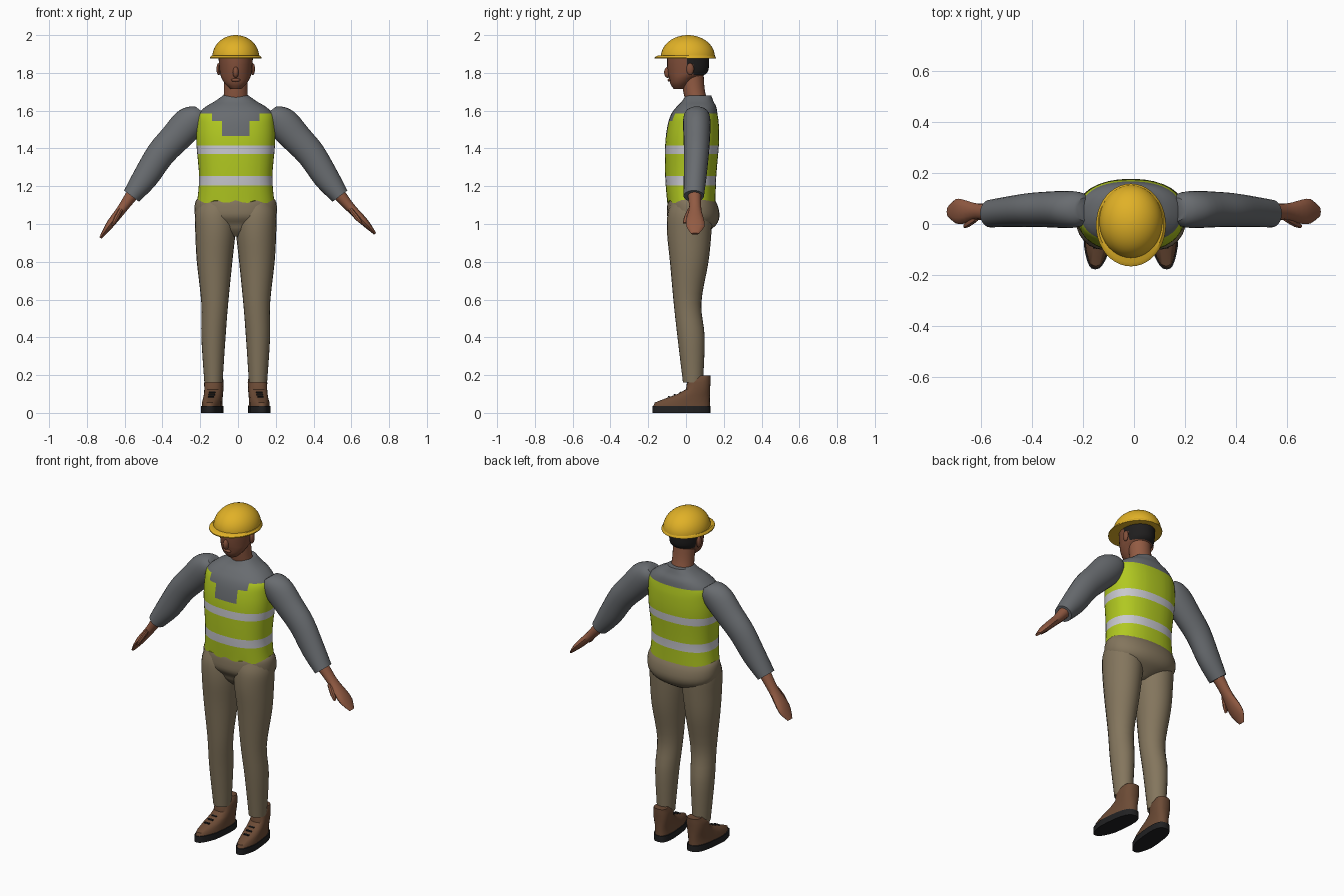
import bpy, bmesh, math
from mathutils import Vector, Matrix

if "Cube" in bpy.data.objects:
    bpy.data.objects.remove(bpy.data.objects["Cube"], do_unlink=True)

CX = -0.012  # body centre line


def material(name, r, g, b):
    m = bpy.data.materials.new(name)
    m.use_nodes = True
    m.diffuse_color = (r, g, b, 1)
    bsdf = next(n for n in m.node_tree.nodes if n.type == "BSDF_PRINCIPLED")
    bsdf.inputs["Base Color"].default_value = (r, g, b, 1)
    bsdf.inputs["Roughness"].default_value = 0.7
    return m


YELLOW = material("helmet_yellow", 0.75, 0.44, 0.02)
LIME = material("vest_lime", 0.44, 0.58, 0.015)
SILVER = material("reflective_silver", 0.58, 0.58, 0.62)
GREY = material("shirt_grey", 0.14, 0.15, 0.162)
KHAKI = material("trouser_khaki", 0.23, 0.18, 0.11)
SKIN = material("skin_brown", 0.29, 0.105, 0.056)
FACE = material("face_brown", 0.22, 0.078, 0.042)
LEATHER = material("boot_leather", 0.15, 0.07, 0.036)
RUBBER = material("sole_black", 0.015, 0.015, 0.016)
HAIR = material("hair_black", 0.014, 0.013, 0.013)


def finish(name, bm, mats, cuts=(), rule=None, angle=40):
    """Cut the mesh on planes, colour faces by a rule, and make the object."""
    for co, no in cuts:
        bmesh.ops.bisect_plane(bm, geom=bm.verts[:] + bm.edges[:] + bm.faces[:],
                               plane_co=co, plane_no=no, dist=1e-5)
    bmesh.ops.recalc_face_normals(bm, faces=bm.faces[:])
    if rule:
        for f in bm.faces:
            f.material_index = rule(f.calc_center_median())
    me = bpy.data.meshes.new(name)
    bm.to_mesh(me)
    bm.free()
    for m in mats:
        me.materials.append(m)
    me.shade_smooth()
    me.set_sharp_from_angle(angle=math.radians(angle))
    ob = bpy.data.objects.new(name, me)
    bpy.context.scene.collection.objects.link(ob)
    return ob


def resample(rows, n):
    """Smooth curve through the section rows."""
    rows = [Vector(r) for r in rows]
    out = []
    for i in range(len(rows) - 1):
        b, c = rows[i], rows[i + 1]
        a, d = rows[max(i - 1, 0)], rows[min(i + 2, len(rows) - 1)]
        for k in range(n):
            t = k / n
            out.append(b + ((c - a) * t + (2 * a - 5 * b + 4 * c - d) * t * t
                            + (3 * b - a - 3 * c + d) * t ** 3) * 0.5)
    return out + [rows[-1]]


def loft(rows, axis=(1, 0, 0), segs=24, steps=3, power=1.0):
    """Skin oval rings; each row is x, y, z, radius along axis, radius along y."""
    bm = bmesh.new()
    u, rings = Vector(axis).normalized(), []
    for x, y, z, ru, rv in resample(rows, steps):
        ring = []
        for i in range(segs):
            a = math.tau * i / segs
            c, s = math.cos(a), math.sin(a)
            c = math.copysign(abs(c) ** power, c)
            s = math.copysign(abs(s) ** power, s)
            ring.append(bm.verts.new(Vector((x, y, z)) + u * ru * c + Vector((0, rv * s, 0))))
        rings.append(ring)
    for a, b in zip(rings, rings[1:]):
        for i in range(segs):
            j = (i + 1) % segs
            bm.faces.new((a[i], a[j], b[j], b[i]))
    bm.faces.new(rings[0])
    bm.faces.new(rings[-1])
    return bm


def upright(rows, **kw):
    """Loft from rows of z, y centre, half width, half depth on the centre line."""
    return loft([(CX, y, z, w, d) for z, y, w, d in rows], **kw)


def ball(name, co, size, mat):
    bm = bmesh.new()
    bmesh.ops.create_uvsphere(bm, u_segments=12, v_segments=8, radius=1,
                              matrix=Matrix.LocRotScale(Vector(co), None, Vector(size)))
    return finish(name, bm, [mat])


def level(z):
    return ((0, 0, z), (0, 0, 1))


# Torso: shirt yoke, vest with two bands and a stepped neckline
bands = ((1.205, 1.255), (1.37, 1.415))


def torso_colour(c):
    x = abs(c.x - CX)
    if c.z > 1.585:
        return 0
    if c.y < 0 and ((x < 0.072 and c.z > 1.465) or (x < 0.125 and c.z > 1.545)):
        return 0
    return 2 if any(lo < c.z < hi for lo, hi in bands) else 1


torso = upright([(1.118, 0.028, 0.204, 0.128), (1.25, 0.025, 0.194, 0.135),
                 (1.42, 0.032, 0.208, 0.142), (1.52, 0.038, 0.208, 0.136),
                 (1.58, 0.044, 0.2, 0.123), (1.62, 0.055, 0.16, 0.105),
                 (1.65, 0.062, 0.11, 0.083), (1.68, 0.066, 0.068, 0.068)],
                segs=48, steps=4, power=0.85)
for v in torso.verts:  # wavy front hem
    if v.co.z < 1.12 and v.co.y < 0.03:
        v.co.z += 0.008 * math.sin((v.co.x - CX) * 60 + 1.5)
cuts = [level(z) for z in (1.205, 1.255, 1.37, 1.415, 1.465, 1.545, 1.585)]
cuts += [((CX + x, 0, 0), (1, 0, 0)) for x in (-0.125, -0.072, 0.072, 0.125)]
finish("vest_and_shirt_torso", torso, [GREY, LIME, SILVER], cuts, torso_colour)

# Trousers seat
finish("trouser_seat", upright([
    (0.935, 0.02, 0.025, 0.05), (0.97, 0.035, 0.12, 0.095), (1.0, 0.045, 0.185, 0.118),
    (1.04, 0.039, 0.214, 0.138), (1.09, 0.035, 0.218, 0.135),
    (1.125, 0.03, 0.21, 0.124), (1.145, 0.03, 0.19, 0.11)], segs=32, power=0.9), [KHAKI])

# Neck, head and hair
finish("neck", upright([(1.65, 0.055, 0.066, 0.058), (1.72, 0.04, 0.062, 0.058),
                        (1.82, 0.03, 0.064, 0.062)]), [SKIN])


def head_colour(c):
    return int((c.y > 0.04 and c.z > 1.79) or (c.y > 0.005 and c.z > 1.845))


head = upright([(1.715, -0.035, 0.028, 0.03), (1.74, -0.03, 0.055, 0.052),
                (1.77, -0.015, 0.074, 0.074), (1.8, 0.008, 0.084, 0.104),
                (1.85, 0.011, 0.089, 0.111), (1.9, 0.011, 0.09, 0.108),
                (1.93, 0.011, 0.08, 0.095)], segs=28)
finish("head", head, [FACE, HAIR],
       [level(1.79), level(1.845), ((0, 0.04, 0), (0, 1, 0)), ((0, 0.005, 0), (0, 1, 0))],
       head_colour)
ball("nose", (CX, -0.096, 1.803), (0.016, 0.02, 0.03), FACE)
ball("lips", (CX, -0.087, 1.762), (0.026, 0.01, 0.009), FACE)

# Hard hat: dome and brim
dome = [(1.885 + 0.115 * math.sin(a), 0.01, 0.124 * math.cos(a), 0.143 * math.cos(a))
        for a in (math.pi / 2 * i / 12.2 for i in range(13))]
finish("helmet_dome", upright(dome, segs=40, steps=1), [YELLOW])
finish("helmet_brim", upright([(1.876, -0.004, 0.137, 0.162), (1.882, -0.004, 0.137, 0.162),
                               (1.892, 0.0, 0.128, 0.15)], segs=40, steps=1), [YELLOW])

for side, s in (("left", 1), ("right", -1)):
    def limb(rows, droop=0.0, **kw):
        """Loft a limb measured outward from the centre line."""
        last = len(rows) - 1
        return loft([(CX + s * (x - droop * i / last), y, z - droop * i / last, u, v)
                     for i, (x, y, z, u, v) in enumerate(rows)], **kw)

    ball(side + "_ear", (CX + s * 0.09, 0.022, 1.82), (0.012, 0.02, 0.032), FACE)

    # Sleeve, hand and thumb, with rings square to the arm
    across = (s * 0.795, 0, 0.607)
    finish(side + "_sleeve", limb([
        (0.185, 0.057, 1.6, 0.035, 0.045), (0.203, 0.057, 1.578, 0.068, 0.066),
        (0.247, 0.057, 1.535, 0.087, 0.073), (0.32, 0.057, 1.455, 0.082, 0.07),
        (0.4, 0.055, 1.368, 0.076, 0.066), (0.48, 0.048, 1.245, 0.068, 0.06),
        (0.552, 0.041, 1.148, 0.049, 0.054)], axis=across), [GREY])
    droop = 0.0 if s > 0 else 0.022
    finish(side + "_hand", limb([
        (0.545, 0.045, 1.16, 0.034, 0.036), (0.595, 0.048, 1.1, 0.027, 0.032),
        (0.63, 0.048, 1.063, 0.024, 0.036), (0.672, 0.048, 1.02, 0.022, 0.048),
        (0.705, 0.05, 0.985, 0.016, 0.047), (0.738, 0.048, 0.948, 0.007, 0.02)],
        droop, axis=across, segs=12, steps=2), [SKIN])
    finish(side + "_thumb", limb([
        (0.605, 0.025, 1.08, 0.012, 0.016), (0.64, 0.004, 1.035, 0.013, 0.015),
        (0.665, -0.008, 1.005, 0.006, 0.008)],
        droop * 0.6, axis=across, segs=8, steps=2), [SKIN])

    # Trouser leg
    finish(side + "_trouser_leg", limb([
        (0.118, 0.037, 0.16, 0.048, 0.053), (0.118, 0.027, 0.4, 0.064, 0.072),
        (0.111, 0.008, 0.58, 0.071, 0.073), (0.112, 0.017, 0.8, 0.094, 0.102),
        (0.108, 0.017, 0.95, 0.106, 0.117), (0.108, 0.02, 1.05, 0.108, 0.118),
        (0.105, 0.025, 1.11, 0.095, 0.105)], steps=4), [KHAKI])

    # Boot and sole, splayed slightly outward and narrowed at the toe
    def boot_shape(rows, power):
        bm = limb([(0.119, (f + b) / 2, z, w, (b - f) / 2) for z, f, b, w in rows],
                  steps=1, power=power)
        mid = CX + s * 0.119
        for v in bm.verts:
            toe = max(0.0, -v.co.y - 0.08)
            v.co.x = mid + (v.co.x - mid) * (1 - 3.2 * toe) - s * 0.1 * (v.co.y - 0.03)
        return bm

    finish(side + "_sole", boot_shape([(0, -0.178, 0.13, 0.056),
                                       (0.037, -0.178, 0.13, 0.056)], 0.7), [RUBBER])
    finish(side + "_boot", boot_shape([
        (0.035, -0.174, 0.127, 0.052), (0.055, -0.165, 0.127, 0.051),
        (0.08, -0.1, 0.127, 0.049), (0.1, -0.045, 0.127, 0.049), (0.125, 0.0, 0.127, 0.05),
        (0.16, 0.005, 0.13, 0.051), (0.178, 0.012, 0.131, 0.048),
        (0.198, 0.06, 0.131, 0.04)], 0.8), [LEATHER])
    for i in range(3):
        lace = bmesh.new()
        y = -0.03 - 0.03 * i
        bmesh.ops.create_cube(lace, size=1, matrix=Matrix.LocRotScale(
            Vector((CX + s * (0.122 - 0.1 * y), y, 0.107 + y * 0.36 + 0.011)),
            Matrix.Rotation(0.35, 3, "X"), Vector((0.034, 0.008, 0.008))))
        finish(f"{side}_lace_{i + 1}", lace, [RUBBER])
